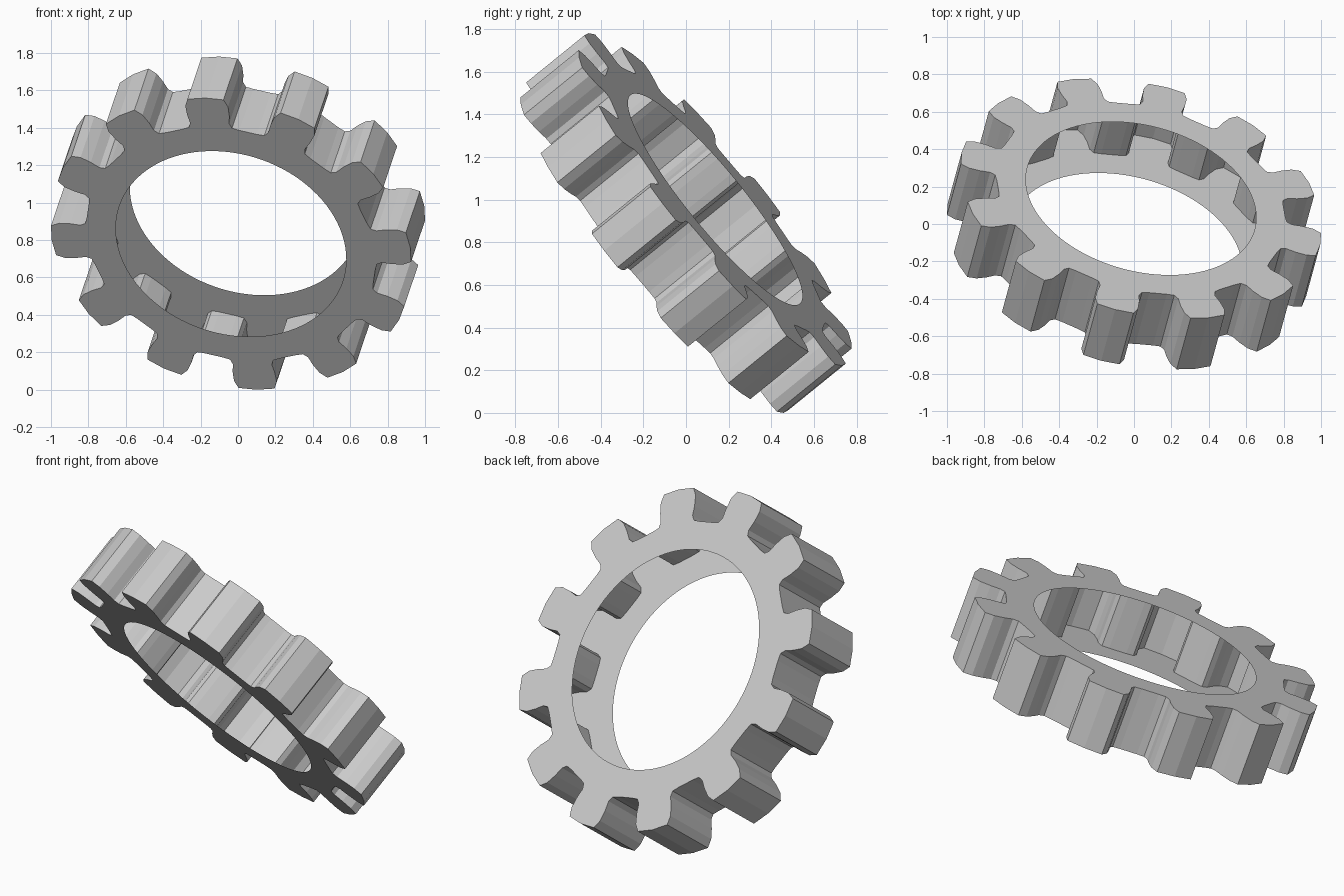
import bpy, bmesh
from math import sin, cos, radians
from mathutils import Matrix, Vector

cube = bpy.data.objects.get("Cube")
if cube:
    bpy.data.objects.remove(cube, do_unlink=True)

TEETH = 12
PITCH = 360 / TEETH
PHASE = 81.8
BORE = 0.63
BORE_SIDES = 96
THICKNESS = 0.36

# Half a tooth: angle from the tooth centre in degrees, radius
HALF_TOOTH = [(5.8, 0.985), (7.2, 0.94), (7.6, 0.88), (7.5, 0.825),
              (8.6, 0.797), (11.5, 0.79)]
TOOTH = ([(-a, r) for a, r in reversed(HALF_TOOTH)]
         + [(0, 0.99)] + HALF_TOOTH)


def polar(angle, radius, z):
    a = radians(angle)
    return (radius * cos(a), radius * sin(a), z)


def loop(bm, points):
    verts = [bm.verts.new(p) for p in points]
    edges = [bm.edges.new((v, verts[i - 1])) for i, v in enumerate(verts)]
    return verts, edges


# Two flat ring-shaped caps with toothed rims
bm = bmesh.new()
rims = []
for z in (-THICKNESS / 2, THICKNESS / 2):
    rim, rim_edges = loop(bm, [polar(PHASE + k * PITCH + a, r, z)
                               for k in range(TEETH) for a, r in TOOTH])
    bore, bore_edges = loop(bm, [polar(i * 360 / BORE_SIDES, BORE, z)
                                 for i in range(BORE_SIDES)])
    filled = bmesh.ops.triangle_fill(bm, edges=rim_edges + bore_edges,
                                     use_beauty=True,
                                     normal=(0, 0, 1 if z > 0 else -1))
    for f in filled["geom"]:
        if isinstance(f, bmesh.types.BMFace):
            f.normal_update()
            if f.normal.z * z < 0:
                f.normal_flip()
    rims.append(rim)

# Outer toothed wall; the inside of the ring stays hollow and open at the bore
low, high = rims
for i in range(len(low)):
    bm.faces.new((low[i - 1], low[i], high[i], high[i - 1]))

# Tilt the ring onto its axis
axis = Vector((0.208, 0.76, 0.616)).normalized()
u = (Vector((1, 0, 0)) - axis * axis.x).normalized()
v = axis.cross(u)
bm.transform(Matrix((u, v, axis)).transposed().to_4x4())

# Stand it on the ground
floor = min(p.co.z for p in bm.verts)
bmesh.ops.translate(bm, verts=bm.verts, vec=(0, 0, -floor))

mesh = bpy.data.meshes.new("gear_ring")
bm.to_mesh(mesh)
bm.free()
gear = bpy.data.objects.new("gear_ring", mesh)
bpy.context.collection.objects.link(gear)

# Plain grey colour
grey = bpy.data.materials.new("light_grey")
grey.use_nodes = True
grey.diffuse_color = (0.6, 0.6, 0.6, 1)
grey.node_tree.nodes["Principled BSDF"].inputs["Base Color"].default_value = (0.6, 0.6, 0.6, 1)
mesh.materials.append(grey)
